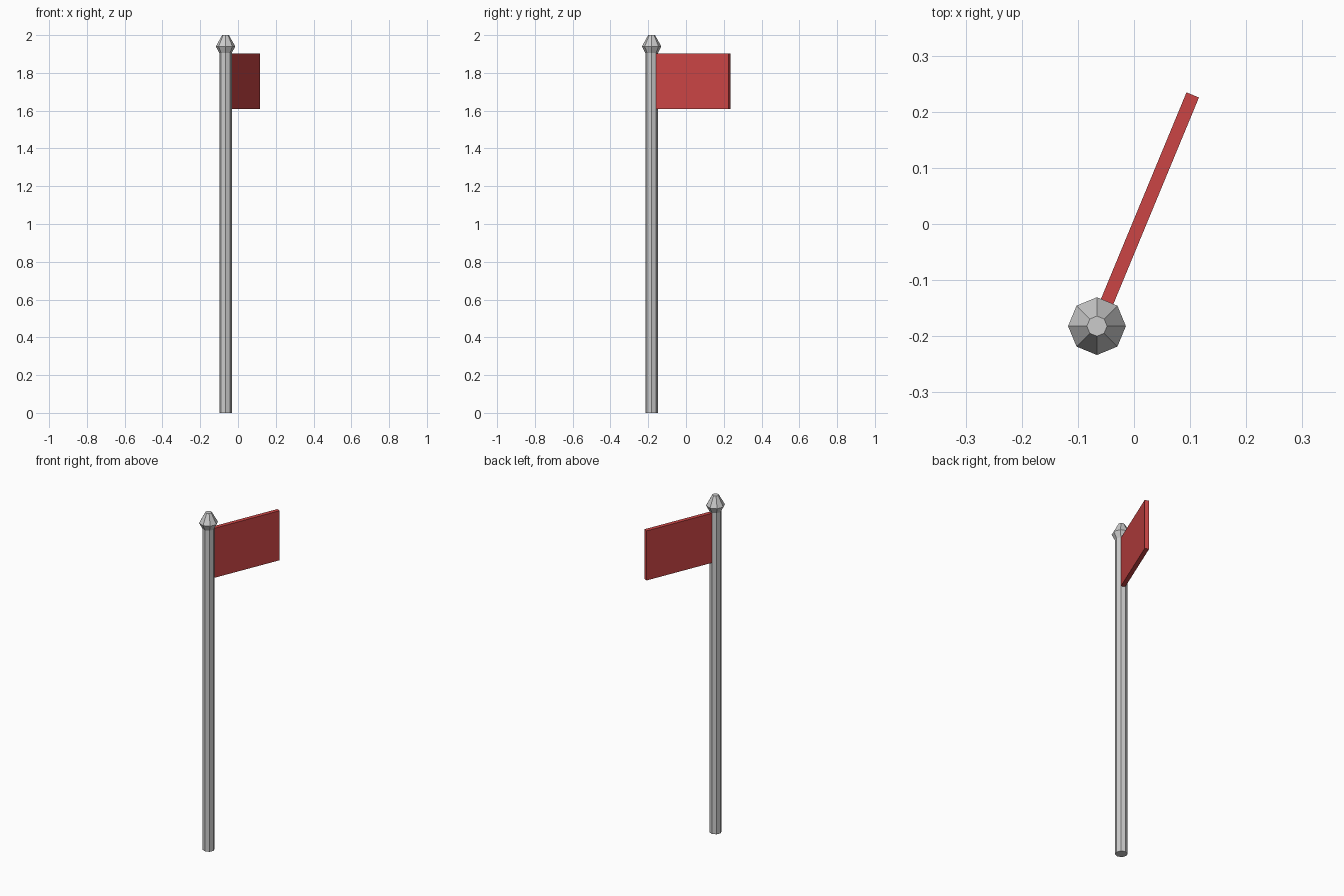
import bpy, bmesh
from math import cos, sin, pi, radians

if "Cube" in bpy.data.objects:
    bpy.data.objects.remove(bpy.data.objects["Cube"])

SIDES = 8
PX, PY = -0.066, -0.182      # pole axis


def lathe(name, profile):
    """Flat-faced octagonal solid from (radius, z) pairs, bottom to top."""
    bm = bmesh.new()
    rings = [[bm.verts.new((r * cos(2 * pi * i / SIDES), r * sin(2 * pi * i / SIDES), z))
              for i in range(SIDES)] for r, z in profile]
    for a, b in zip(rings, rings[1:]):
        for i in range(SIDES):
            j = (i + 1) % SIDES
            bm.faces.new((a[i], a[j], b[j], b[i]))
    bm.faces.new(rings[0][::-1])
    bm.faces.new(rings[-1])
    mesh = bpy.data.meshes.new(name)
    bm.to_mesh(mesh)
    bm.free()
    obj = bpy.data.objects.new(name, mesh)
    obj.location = (PX, PY, 0)
    bpy.context.collection.objects.link(obj)
    return obj


# Pole and the pointed cap on top
lathe("pole", [(0.033, 0), (0.033, 1.905)])
lathe("finial", [(0.033, 1.905), (0.0515, 1.94), (0.018, 2.0)])

# Flag: thin board square to one pole face
angle, start, end = radians(67.5), 0.029, 0.446
mid = (start + end) / 2
bpy.ops.mesh.primitive_cube_add(
    size=1, location=(PX + mid * cos(angle), PY + mid * sin(angle), 1.755),
    rotation=(0, 0, angle))
flag = bpy.context.object
flag.name = "flag"
flag.scale = (end - start, 0.024, 0.294)
red = bpy.data.materials.new("flag_red")
red.diffuse_color = (0.6, 0.06, 0.06, 1)
red.use_nodes = True
red.node_tree.nodes["Principled BSDF"].inputs["Base Color"].default_value = red.diffuse_color
flag.data.materials.append(red)
